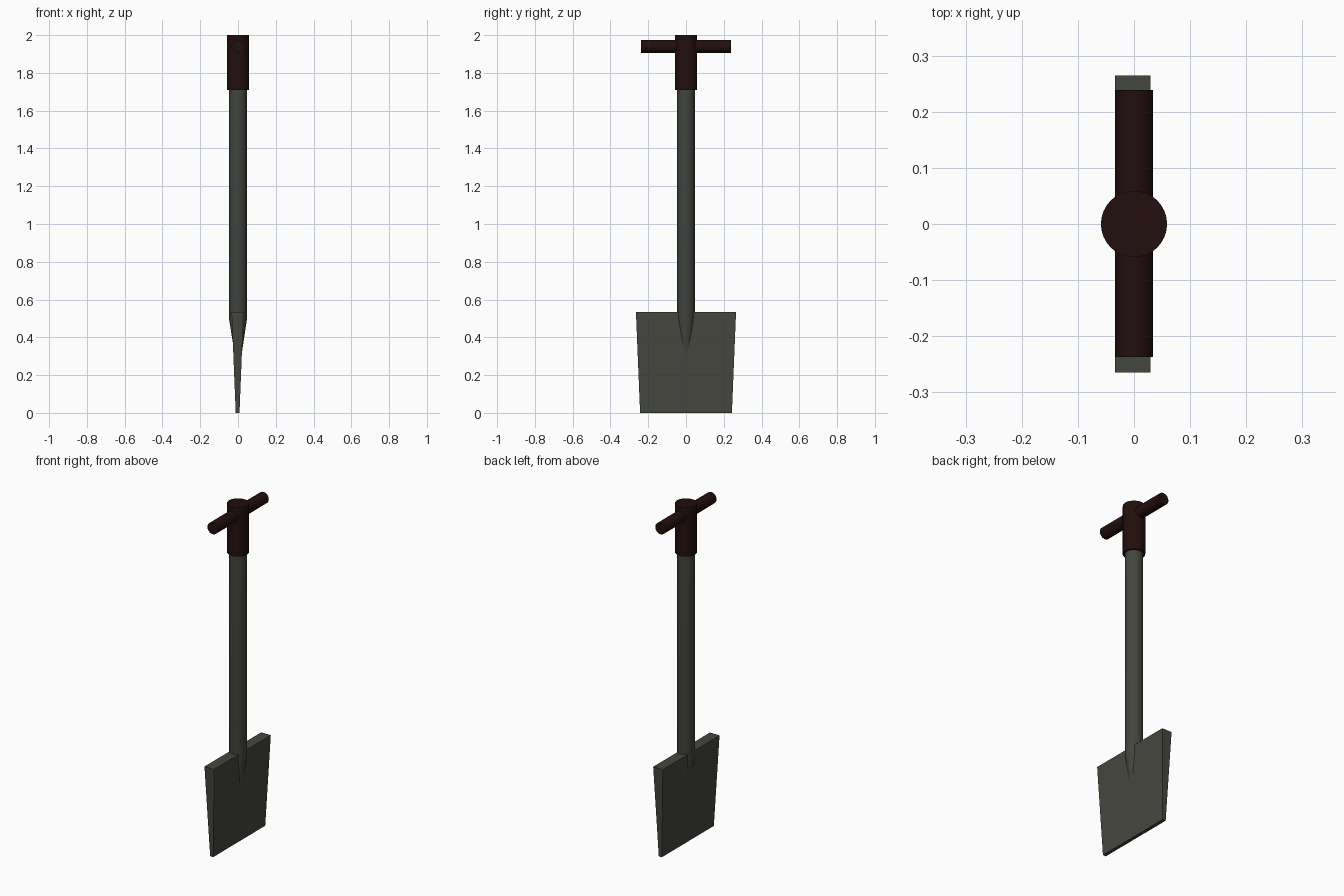
import bpy, bmesh
from math import pi, radians

if "Cube" in bpy.data.objects:
    bpy.data.objects.remove(bpy.data.objects["Cube"])


def material(name, rgb):
    m = bpy.data.materials.new(name)
    m.diffuse_color = (*rgb, 1)
    m.use_nodes = True
    m.node_tree.nodes["Principled BSDF"].inputs["Base Color"].default_value = m.diffuse_color
    return m


blade_grey = material("blade grey", (0.060, 0.063, 0.048))
shaft_grey = material("shaft green grey", (0.054, 0.061, 0.047))
grip_brown = material("dark grip brown", (0.016, 0.0045, 0.004))


def make(name, bm, mat):
    bmesh.ops.recalc_face_normals(bm, faces=bm.faces)
    me = bpy.data.meshes.new(name)
    bm.to_mesh(me)
    bm.free()
    ob = bpy.data.objects.new(name, me)
    bpy.context.collection.objects.link(ob)
    me.materials.append(mat)
    return ob


def lathe(name, profile, mat, sides=32):
    """Closed round solid from (radius, z, x offset) rings."""
    bm = bmesh.new()
    start = bm.verts.new((profile[0][0] + profile[0][2], 0, profile[0][1]))
    bm.verts.remove(start)
    rings = []
    for r, z, x in profile:
        circle = bmesh.ops.create_circle(bm, segments=sides, radius=r)["verts"]
        bmesh.ops.translate(bm, verts=circle, vec=(x, 0, z))
        rings.append(circle)
    for a, b in zip(rings, rings[1:]):
        for i in range(sides):
            j = (i + 1) % sides
            bm.faces.new((a[i], a[j], b[j], b[i]))
    bm.faces.new(rings[0])
    bm.faces.new(rings[-1])
    ob = make(name, bm, mat)
    bpy.ops.object.select_all(action='DESELECT')
    bpy.context.view_layer.objects.active = ob
    ob.select_set(True)
    bpy.ops.object.shade_smooth_by_angle(angle=radians(35))
    return ob


# Wedge blade: thin and narrower at the bottom edge
bm = bmesh.new()
bmesh.ops.create_cube(bm, size=1)
for v in bm.verts:
    top = v.co.z > 0
    x_min, x_max, y = (-0.034, 0.029, 0.265) if top else (-0.012, 0.008, 0.243)
    v.co = (x_max if v.co.x > 0 else x_min, y if v.co.y > 0 else -y, 0.533 if top else 0)
make("blade", bm, blade_grey)

# Shaft with tapered socket running into the blade
lathe("shaft", [(0.02, 0.32, 0.001), (0.048, 0.5, 0), (0.048, 1.75, 0)], shaft_grey)

# Grip collar and cross bar
lathe("grip_collar", [(0.059, 1.71, 0), (0.059, 2.0, 0)], grip_brown)
bar = lathe("grip_cross_bar", [(0.034, -0.238, 0), (0.034, 0.238, 0)], grip_brown)
bar.rotation_euler.x = pi / 2
bar.location = (0, 0.001, 1.94)
